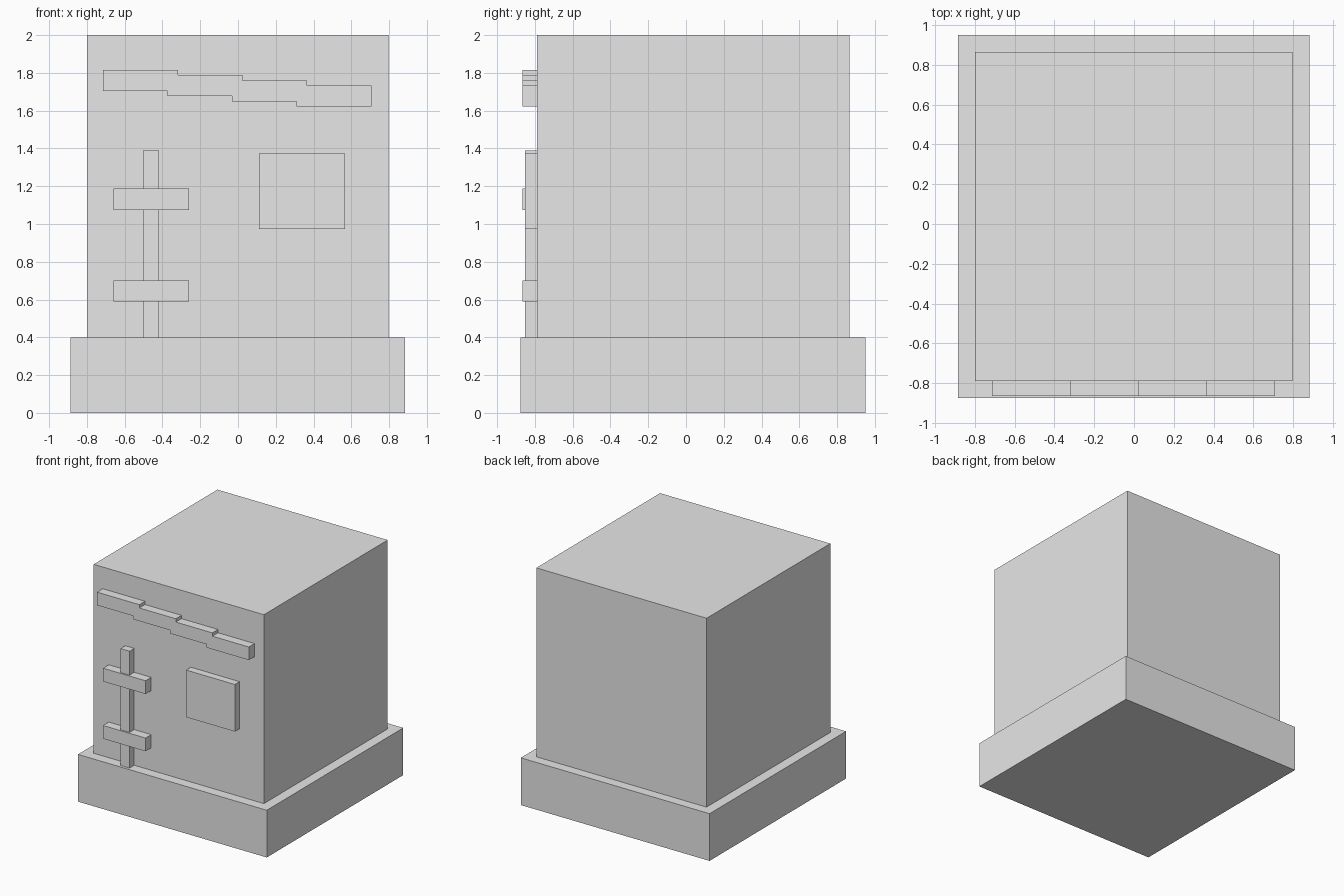
import bpy

old = bpy.data.objects.get("Cube")
if old:
    bpy.data.objects.remove(old, do_unlink=True)

grey = bpy.data.materials.new("plain grey")
grey.use_nodes = True
colour = (0.8, 0.8, 0.8, 1)
grey.diffuse_color = colour
grey.node_tree.nodes["Principled BSDF"].inputs["Base Color"].default_value = colour


def box(name, x, y, z):
    """Box spanning the given (low, high) ranges."""
    spans = (x, y, z)
    bpy.ops.mesh.primitive_cube_add(size=1, location=[(a + b) / 2 for a, b in spans])
    ob = bpy.context.object
    ob.name = name
    ob.scale = [b - a for a, b in spans]
    bpy.ops.object.transform_apply(location=False, rotation=False, scale=True)
    ob.data.materials.append(grey)
    return ob


WALL = -0.79      # front face of the body
THIN = -0.853     # front of the post and panel
THICK = -0.866    # front of the planks and crossbars

# Plinth and main block
box("plinth", (-0.886, 0.883), (-0.876, 0.95), (0, 0.4))
box("body", (-0.799, 0.796), (WALL, 0.866), (0.4, 2))

# Row of planks stepping down across the front
for i in range(4):
    x, z = -0.715 + 0.342 * i, 1.705 - 0.028 * i
    box(f"plank_{i + 1}", (x, x + 0.397), (THICK, WALL), (z, z + 0.111))

# Post with two crossbars
box("post", (-0.503, -0.419), (THIN, WALL), (0.4, 1.39))
for name, z in (("lower_crossbar", 0.59), ("upper_crossbar", 1.075)):
    box(name, (-0.658, -0.26), (THICK, WALL), (z, z + 0.112))

# Square panel
box("panel", (0.111, 0.567), (THIN, WALL), (0.973, 1.372))
